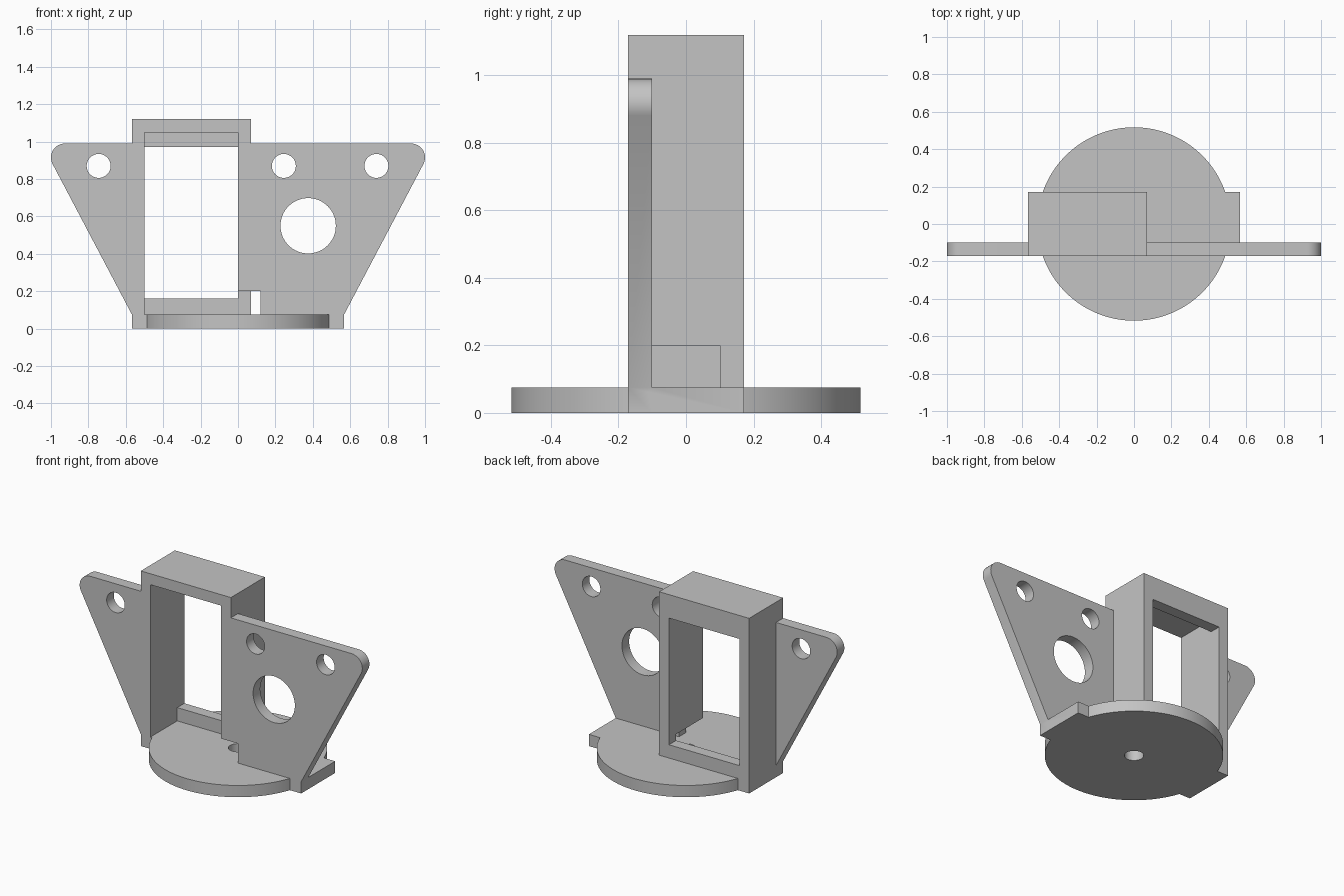
import bpy, bmesh, math
from mathutils import Matrix, Vector

if "Cube" in bpy.data.objects:
    bpy.data.objects.remove(bpy.data.objects["Cube"])

grey = bpy.data.materials.new("light_grey")
grey.diffuse_color = (0.55, 0.55, 0.55, 1)
grey.use_nodes = True
grey.node_tree.nodes["Principled BSDF"].inputs["Base Color"].default_value = grey.diffuse_color


def make_object(name, bm):
    bmesh.ops.recalc_face_normals(bm, faces=bm.faces)
    mesh = bpy.data.meshes.new(name)
    bm.to_mesh(mesh)
    bm.free()
    mesh.materials.append(grey)
    obj = bpy.data.objects.new(name, mesh)
    bpy.context.collection.objects.link(obj)
    return obj


def box(name, x, y, z):
    bm = bmesh.new()
    bmesh.ops.create_cube(bm, size=1)
    for v in bm.verts:
        v.co = Vector([(r[0] + r[1]) / 2 + c * (r[1] - r[0]) for r, c in zip((x, y, z), v.co)])
    return make_object(name, bm)


def cylinder(name, centre, radius, depth, along_y=False, sides=64):
    bm = bmesh.new()
    turn = Matrix.Rotation(math.pi / 2 if along_y else 0, 4, 'X')
    bmesh.ops.create_cone(bm, cap_ends=True, segments=sides, radius1=radius, radius2=radius,
                          depth=depth, matrix=Matrix.Translation(centre) @ turn)
    return make_object(name, bm)


def combine(target, other, operation):
    mod = target.modifiers.new(operation.lower(), 'BOOLEAN')
    mod.object = other
    mod.operation = operation
    mod.solver = 'EXACT'
    bpy.context.view_layer.objects.active = target
    bpy.ops.object.modifier_apply(modifier=mod.name)
    bpy.data.objects.remove(other)


W, D, T = 0.567, 0.172, 0.075          # base half width, half depth, wall thickness

# Mounting plate: flared profile with rounded upper corners
cx, cz, r = 0.925, 0.915, 0.075
start = math.atan2(-0.464, 0.886)
right = [(W, 0), (W, T)]
for i in range(13):
    a = start + (math.pi / 2 - start) * i / 12
    right.append((cx + r * math.cos(a), cz + r * math.sin(a)))
outline = right + [(-x, z) for x, z in reversed(right)]
bm = bmesh.new()
face = bm.faces.new([bm.verts.new((x, -D, z)) for x, z in outline])
ext = bmesh.ops.extrude_face_region(bm, geom=[face])
bmesh.ops.translate(bm, vec=(0, 0.072, 0),
                    verts=[g for g in ext["geom"] if isinstance(g, bmesh.types.BMVert)])
bracket = make_object("motor_bracket", bm)

# Motor frame, base bar and round base
combine(bracket, box("frame", (-W, 0.07), (-D, D), (0, 1.12)), 'UNION')
combine(bracket, box("base_bar", (-W, W), (-D, D), (0, T)), 'UNION')
combine(bracket, cylinder("base_disc", (0, 0, T / 2), 0.517, T, sides=128), 'UNION')

# Motor pocket, smaller rear window and cable notch
combine(bracket, box("pocket", (-0.5, 0), (-0.3, 0.1), (T, 1.05)), 'DIFFERENCE')
combine(bracket, box("window", (-0.5, 0), (0, 0.3), (0.16, 0.97)), 'DIFFERENCE')
combine(bracket, box("notch", (-0.05, 0.12), (-0.3, 0.1), (T, 0.2)), 'DIFFERENCE')

# Screw holes, large plate opening and pivot hole
for x, z, rad in ((-0.745, 0.87, 0.064), (0.245, 0.87, 0.064),
                  (0.74, 0.87, 0.064), (0.375, 0.55, 0.148)):
    combine(bracket, cylinder("hole", (x, -0.136, z), rad, 0.2, True), 'DIFFERENCE')
combine(bracket, cylinder("pivot_hole", (0, 0, 0), 0.056, 0.3), 'DIFFERENCE')

# Smooth the round walls, keep the corners crisp
bpy.ops.object.select_all(action='DESELECT')
bracket.select_set(True)
bpy.context.view_layer.objects.active = bracket
bpy.ops.object.shade_smooth_by_angle(angle=math.radians(30))
